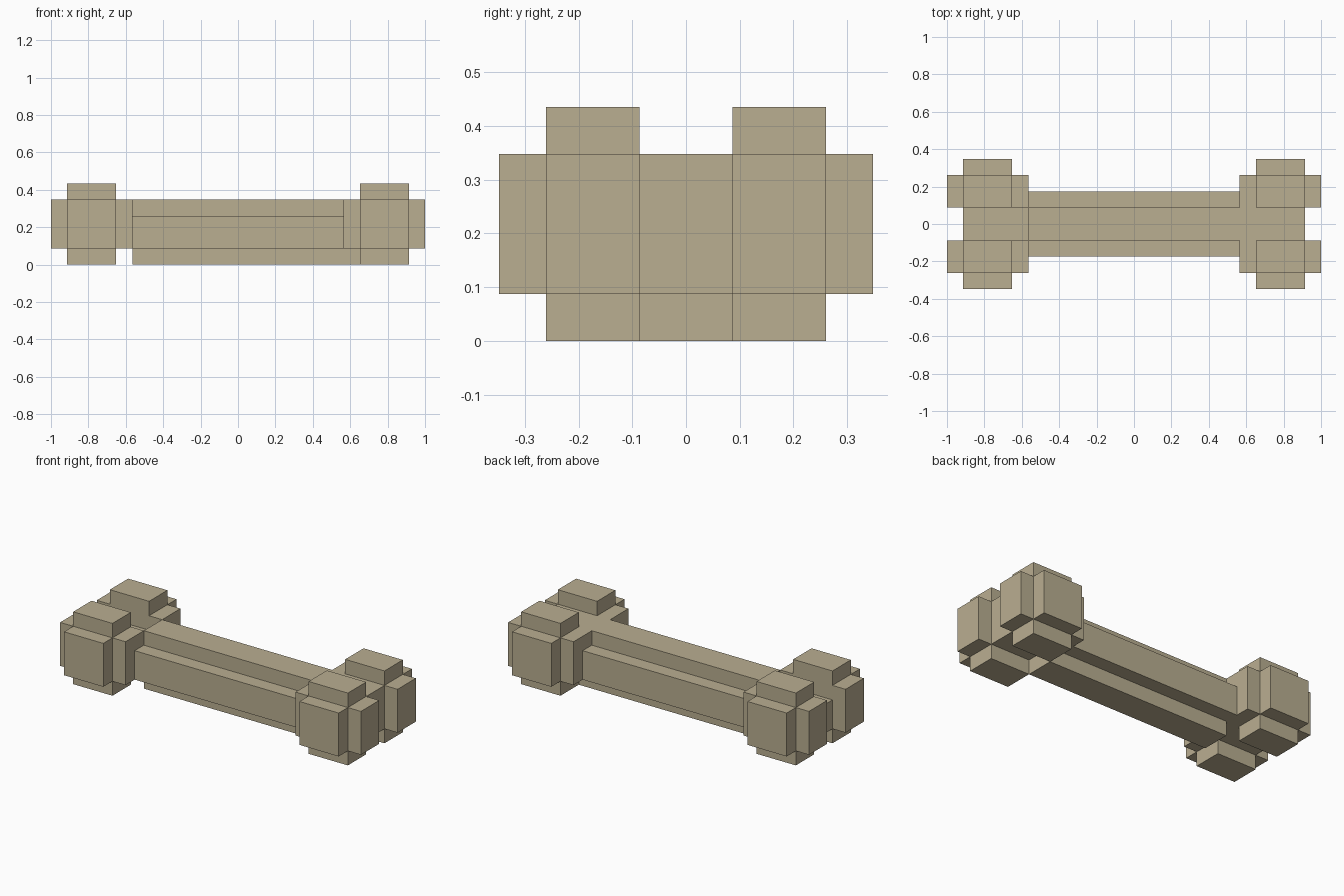
import bpy, bmesh, math
from mathutils import Vector

cube = bpy.data.objects.get("Cube")
if cube:
    bpy.data.objects.remove(cube, do_unlink=True)

U = 2 / 23  # size of one block

tan = bpy.data.materials.new("bone_tan")
tan.use_nodes = True
colour = (0.49, 0.425, 0.285, 1)
tan.diffuse_color = colour
tan.node_tree.nodes["Principled BSDF"].inputs["Base Color"].default_value = colour

cells = set()


def fill(x, y, z):
    """Fill a box of blocks; each argument is a (low, high) span in blocks."""
    cells.update((i, j, k) for i in range(*x) for j in range(*y) for k in range(*z))


# Shaft: tall core and wider band along its middle
fill((5, 19), (-1, 1), (0, 4))
fill((5, 18), (-2, 2), (1, 3))

# Bridges between the knobs at the left and right ends
fill((18, 22), (-1, 1), (1, 4))
fill((1, 5), (-1, 1), (1, 3))

# Four knobs, each made of three crossing boxes
for x in (0, 18):
    for side in (-1, 1):
        def span(a, b):
            return (a, b) if side > 0 else (-b, -a)
        fill((x, x + 5), span(1, 3), (1, 4))
        fill((x + 1, x + 4), span(1, 4), (1, 4))
        fill((x + 1, x + 4), span(1, 3), (0, 5))

# Skin the filled blocks with outer faces only
bm = bmesh.new()
for cell in cells:
    centre = Vector(cell) + Vector((0.5, 0.5, 0.5))
    for axis in range(3):
        for sign in (-1, 1):
            n = Vector((0, 0, 0))
            n[axis] = sign
            if tuple(int(c) for c in Vector(cell) + n) in cells:
                continue
            a = Vector((0, 0, 0))
            a[(axis + 1) % 3] = 0.5
            b = n.cross(a)
            corners = [centre + n / 2 + s * a + t * b
                       for s, t in ((-1, -1), (1, -1), (1, 1), (-1, 1))]
            bm.faces.new([bm.verts.new(((p.x - 11.5) * U, p.y * U, p.z * U))
                          for p in corners])

# Merge the blocks into large flat faces
bmesh.ops.remove_doubles(bm, verts=bm.verts, dist=U / 100)
bmesh.ops.dissolve_limit(bm, angle_limit=math.radians(1),
                         verts=bm.verts, edges=bm.edges)

mesh = bpy.data.meshes.new("bone")
bm.to_mesh(mesh)
bm.free()
mesh.materials.append(tan)
bpy.context.collection.objects.link(bpy.data.objects.new("bone", mesh))
